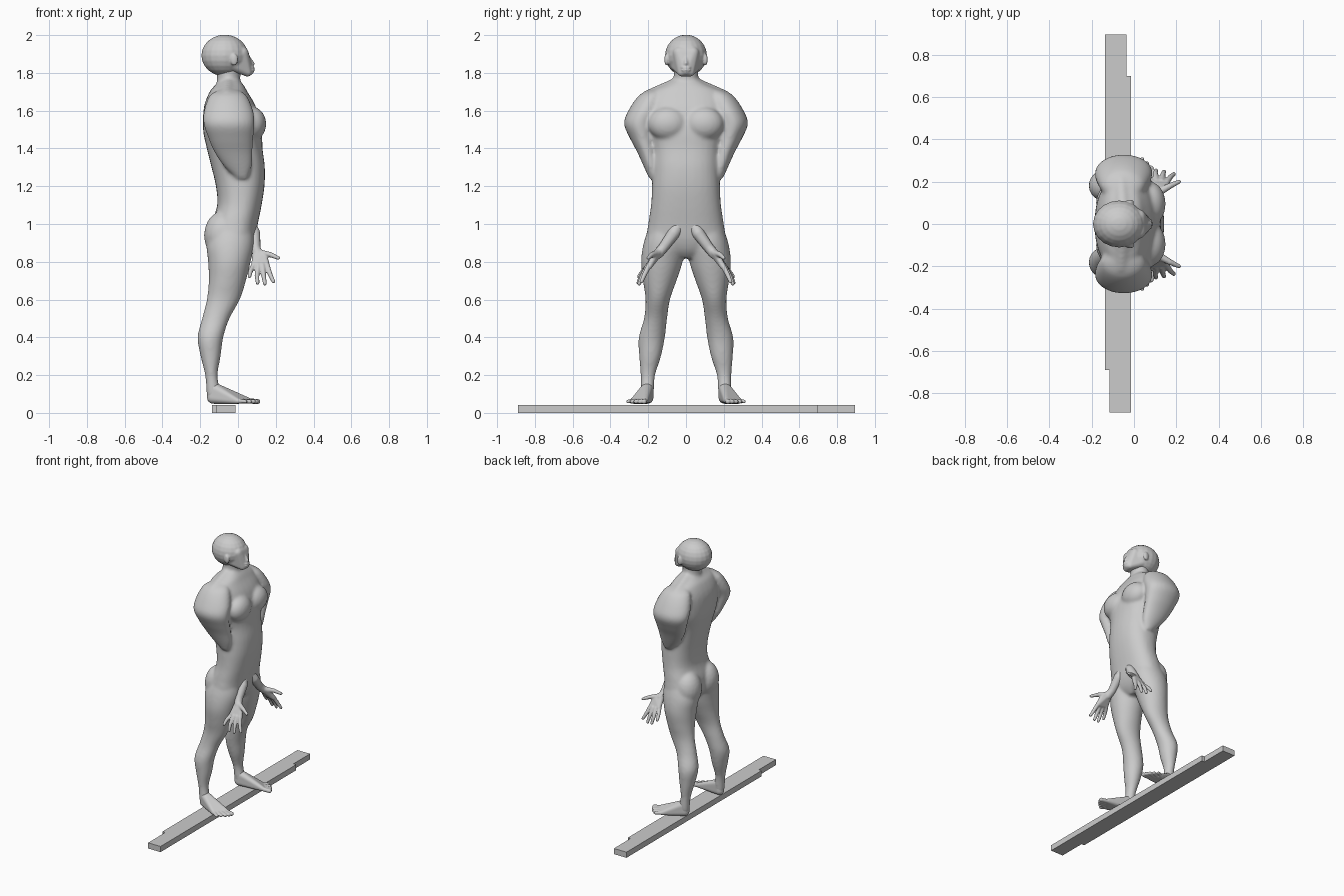
import bpy, bmesh, math
from mathutils import Vector, Matrix

if "Cube" in bpy.data.objects:
    bpy.data.objects.remove(bpy.data.objects["Cube"])

gray = bpy.data.materials.new("clay gray")
gray.diffuse_color = (0.6, 0.6, 0.6, 1)
gray.use_nodes = True
gray.node_tree.nodes["Principled BSDF"].inputs["Base Color"].default_value = gray.diffuse_color


def spline(rows, n=4):
    """Catmull-Rom refinement of section rows."""
    out = []
    for i in range(len(rows) - 1):
        a, b, c, d = (rows[max(0, min(len(rows) - 1, i + k))] for k in (-1, 0, 1, 2))
        for j in range(n):
            t = j / n
            out.append([0.5 * (2*q + (r-p)*t + (2*p-5*q+4*r-s)*t*t + (3*q-p-3*r+s)*t**3)
                        for p, q, r, s in zip(a, b, c, d)])
    return out + [list(rows[-1])]


def skin_rings(bm, rings):
    vs = [[bm.verts.new(p) for p in ring] for ring in rings]
    for a, b in zip(vs, vs[1:]):
        for i in range(len(a)):
            j = (i + 1) % len(a)
            bm.faces.new((a[i], a[j], b[j], b[i]))
    bm.faces.new(vs[0])
    bm.faces.new(vs[-1])


def loft(bm, rows, side=1, power=1.0, n=32):
    """Horizontal oval sections: z, x min, x max, y min, y max."""
    rings = []
    for z, x0, x1, y0, y1 in spline(rows):
        ring = []
        for k in range(n):
            c, s = math.cos(math.tau*k/n), math.sin(math.tau*k/n)
            c, s = math.copysign(abs(c)**power, c), math.copysign(abs(s)**power, s)
            ring.append(((x0+x1)/2 + (x1-x0)/2*c, side*((y0+y1)/2 + (y1-y0)/2*s), z))
        rings.append(ring)
    skin_rings(bm, rings)


def ball(bm, c, r, side=1):
    m = Matrix.Translation((c[0], c[1]*side, c[2])) @ Matrix.Diagonal((*r, 1))
    return bmesh.ops.create_uvsphere(bm, u_segments=20, v_segments=12, radius=1, matrix=m)["verts"]


def hull(bm, balls, side=1):
    """Rounded solid wrapped around balls given as x, y, z, radius."""
    tmp = bmesh.new()
    for x, y, z, r in balls:
        ball(tmp, (x, y, z), (r, r, r), side)
    res = bmesh.ops.convex_hull(tmp, input=tmp.verts[:])
    hull_faces = {g for g in res["geom"] if isinstance(g, bmesh.types.BMFace)}
    copies = {}
    for f in hull_faces:
        for v in f.verts:
            if v not in copies:
                copies[v] = bm.verts.new(v.co)
    for f in hull_faces:
        bm.faces.new([copies[v] for v in f.verts])
    tmp.free()


def chain(bm, balls, side=1):
    for a, b in zip(balls, balls[1:]):
        hull(bm, (a, b), side)


def finish(bm, name, voxel=0, smooth=0):
    bmesh.ops.recalc_face_normals(bm, faces=bm.faces[:])
    me = bpy.data.meshes.new(name)
    bm.to_mesh(me)
    bm.free()
    me.materials.append(gray)
    ob = bpy.data.objects.new(name, me)
    bpy.context.collection.objects.link(ob)
    if voxel:
        for p in me.polygons:
            p.use_smooth = True
        r = ob.modifiers.new("fuse", 'REMESH')
        r.mode, r.voxel_size, r.use_smooth_shade = 'VOXEL', voxel, True
        s = ob.modifiers.new("soften", 'SMOOTH')
        s.factor, s.iterations = 0.5, smooth
    return ob


# Body: trunk, arms and legs fused together
bm = bmesh.new()
trunk = [(1.77, -.085, .0, .055), (1.735, -.12, .03, .12), (1.70, -.15, .05, .19),
         (1.62, -.18, .095, .225), (1.5, -.185, .125, .215), (1.4, -.165, .13, .185),
         (1.3, -.14, .142, .178), (1.2, -.117, .14, .18), (1.1, -.11, .125, .185),
         (1.0, -.14, .105, .2), (.92, -.14, .09, .205), (.86, -.11, .065, .14),
         (.82, -.06, .03, .04)]
loft(bm, [(z, a, b, -w, w) for z, a, b, w in trunk], power=0.85)
loft(bm, [(1.84, -.12, .03, -.068, .068), (1.78, -.11, .012, -.064, .064),
          (1.70, -.12, .02, -.075, .075)])
arm = [(1.71, -.10, .0, .13, .19), (1.68, -.15, .045, .11, .25), (1.6, -.18, .08, .13, .305),
       (1.53, -.182, .087, .16, .328), (1.45, -.155, .08, .16, .295),
       (1.38, -.125, .077, .15, .258), (1.3, -.07, .072, .145, .222), (1.24, -.005, .05, .155, .195)]
leg = [(1.0, -.12, .07, .04, .19), (.9, -.165, .085, .008, .224), (.8, -.158, .067, .018, .238),
       (.7, -.155, .042, .05, .228), (.6, -.165, .01, .085, .214), (.5, -.19, -.045, .1, .222),
       (.4, -.214, -.078, .112, .25), (.3, -.198, -.092, .132, .248), (.2, -.174, -.108, .163, .24),
       (.12, -.168, -.095, .17, .24), (.08, -.165, -.09, .172, .236)]
for side in (1, -1):
    loft(bm, arm, side)
    loft(bm, leg, side)
    ball(bm, (.075, .095, 1.53), (.075, .105, .09), side)      # chest muscle
    ball(bm, (-.085, .1, .94), (.095, .1, .125), side)         # buttock
    hull(bm, [(-.06, .08, 1.735, .025), (-.06, .2, 1.675, .035), (-.05, .04, 1.75, .03)], side)
finish(bm, "body", 0.01, 7)

# Head with face and ears
bm = bmesh.new()
ball(bm, (-.07, 0, 1.892), (.124, .111, .11))
hull(bm, [(.02, .035, 1.905, .035), (.02, -.035, 1.905, .035), (.063, 0, 1.81, .022),
          (.05, .022, 1.803, .022), (.05, -.022, 1.803, .022),
          (-.03, .05, 1.845, .035), (-.03, -.05, 1.845, .035)])
hull(bm, [(.052, 0, 1.89, .008), (.079, 0, 1.848, .01), (.06, 0, 1.84, .012)])   # nose
for dz in (-.007, .007):                                                         # lips
    ball(bm, (.077, 0, 1.822 + dz), (.012, .026, .0055))
for side in (1, -1):
    ball(bm, (-.02, .103, 1.87), (.02, .012, .032), side)                        # ear
    ball(bm, (.045, .032, 1.895), (.014, .013, .007), side)                      # eye
finish(bm, "head", 0.0055, 4)

for side, tag in ((1, "left"), (-1, "right")):
    # Foot with five toes
    bm = bmesh.new()
    hull(bm, [(-.132, .204, .08, .032), (-.13, .205, .13, .032), (-.05, .218, .098, .024),
              (.05, .215, .066, .017), (.0, .283, .062, .014), (-.05, .25, .07, .02)], side)
    for i in range(5):
        t = i / 4
        tip = (.105 - .065*t**1.5, .222 + .085*t, .06, .014 - .004*t)
        chain(bm, [(.04 - .045*t, .212 + .065*t, .064, .014), tip], side)
    finish(bm, tag + "_foot", 0.005, 4)

    # Forearm end, palm, thumb and fingers
    bm = bmesh.new()
    chain(bm, [(.06, .035, 1.0, .035), (.085, .065, .95, .033), (.092, .12, .875, .027),
               (.105, .15, .84, .026)], side)
    hull(bm, [(.10, .14, .855, .022), (.135, .16, .84, .017), (.085, .195, .785, .015),
              (.155, .195, .775, .015)], side)
    chain(bm, [(.125, .155, .845, .018), (.17, .18, .838, .014), (.213, .2, .82, .010)], side)
    for base, mid, tip in (((.082, .195), (.066, .228, .75), (.06, .25, .722)),
                           ((.106, .202), (.1, .236, .728), (.104, .253, .688)),
                           ((.13, .202), (.136, .232, .724), (.142, .248, .684)),
                           ((.154, .196), (.172, .222, .728), (.188, .236, .695))):
        chain(bm, [(*base, .78, .014), (*mid, .0125), (*tip, .010)], side)
    finish(bm, tag + "_hand", 0.005, 3)

# Stepped plank made of two staggered boards
bm = bmesh.new()
outline = [(-.138, -.69), (-.115, -.69), (-.115, -.89), (-.013, -.89),
           (-.013, .70), (-.035, .70), (-.035, .895), (-.138, .895)]
face = bm.faces.new([bm.verts.new((x, y, 0)) for x, y in outline])
top = bmesh.ops.extrude_face_region(bm, geom=[face])["geom"]
bmesh.ops.translate(bm, vec=(0, 0, .042), verts=[g for g in top if isinstance(g, bmesh.types.BMVert)])
finish(bm, "plank")
